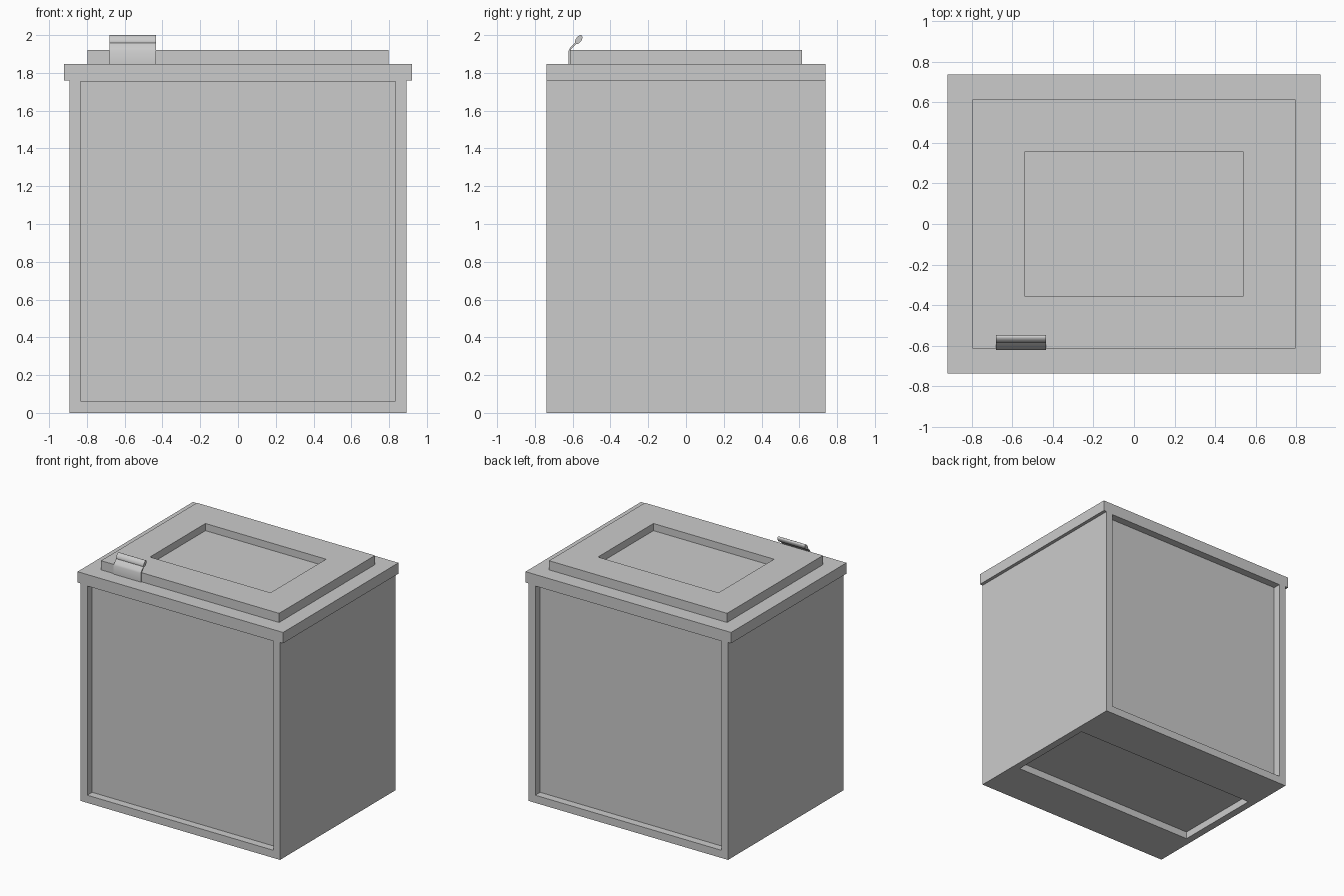
import bpy, bmesh, math
from mathutils import Vector

cube = bpy.data.objects.get("Cube")
if cube:
    bpy.data.objects.remove(cube, do_unlink=True)

grey = bpy.data.materials.new("light_grey")
grey.use_nodes = True
grey.diffuse_color = (0.6, 0.6, 0.6, 1)
grey.node_tree.nodes["Principled BSDF"].inputs["Base Color"].default_value = grey.diffuse_color


def finish(name, bm):
    bmesh.ops.recalc_face_normals(bm, faces=bm.faces[:])
    mesh = bpy.data.meshes.new(name)
    bm.to_mesh(mesh)
    bm.free()
    mesh.materials.append(grey)
    obj = bpy.data.objects.new(name, mesh)
    bpy.context.collection.objects.link(obj)
    return obj


def box(half_x, half_y, z0, z1):
    bm = bmesh.new()
    bmesh.ops.create_cube(bm, size=2)
    for v in bm.verts:
        v.co = (v.co.x * half_x, v.co.y * half_y, z1 if v.co.z > 0 else z0)
    return bm


def recess(bm, direction, limits, depth):
    """Sink a rectangle into the face that looks along direction."""
    direction = Vector(direction)
    bm.normal_update()
    face = max(bm.faces, key=lambda f: (f.normal.dot(direction) > 0.99, f.calc_area()))
    bmesh.ops.inset_individual(bm, faces=[face], thickness=0.01)
    middle = face.calc_center_median()
    for v in face.verts:
        for axis, (low, high) in limits.items():
            v.co[axis] = low if v.co[axis] < middle[axis] else high
    bmesh.ops.inset_individual(bm, faces=[face], thickness=0)
    bmesh.ops.translate(bm, verts=face.verts[:], vec=-direction * depth)


def prism(name, profile, x0, x1):
    """Extrude a y-z outline along x."""
    bm = bmesh.new()
    face = bm.faces.new([bm.verts.new((x0, y, z)) for y, z in profile])
    out = bmesh.ops.extrude_face_region(bm, geom=[face], use_keep_orig=True)
    moved = [g for g in out["geom"] if isinstance(g, bmesh.types.BMVert)]
    bmesh.ops.translate(bm, verts=moved, vec=(x1 - x0, 0, 0))
    obj = finish(name, bm)
    bpy.ops.object.select_all(action="DESELECT")
    obj.select_set(True)
    bpy.context.view_layer.objects.active = obj
    bpy.ops.object.shade_smooth_by_angle(angle=math.radians(40))


# Cabinet with sunken front, back and underside panels
body = box(0.893, 0.738, 0, 1.76)
for side in (-1, 1):
    recess(body, (0, side, 0), {0: (-0.833, 0.833), 2: (0.062, 1.755)}, 0.062)
recess(body, (0, 0, -1), {0: (-0.833, 0.833), 1: (-0.368, 0.368)}, 0.058)
finish("cabinet_body", body)

# Overhanging top rim
finish("top_rim", box(0.92, 0.738, 1.76, 1.848))

# Raised lid with a sunken centre
lid = box(0.797, 0.613, 1.848, 1.922)
recess(lid, (0, 0, 1), {0: (-0.54, 0.54), 1: (-0.355, 0.355)}, 0.058)
finish("lid", lid)

# Bent handle plate on the lid's front edge
left, right = -0.68, -0.435
prism("handle_plate", [(-0.621, 1.848), (-0.621, 1.918), (-0.614, 1.932), (-0.583, 1.963),
                       (-0.578, 1.957), (-0.608, 1.926), (-0.613, 1.914), (-0.613, 1.848)],
      left, right)

# Rounded grip at the plate's tip
tilt = math.radians(55)
grip = []
for i in range(20):
    a = math.tau * i / 20
    u, w = 0.027 * math.cos(a), 0.015 * math.sin(a)
    grip.append((-0.568 + u * math.cos(tilt) - w * math.sin(tilt),
                 1.976 + u * math.sin(tilt) + w * math.cos(tilt)))
prism("handle_grip", grip, left, right)
